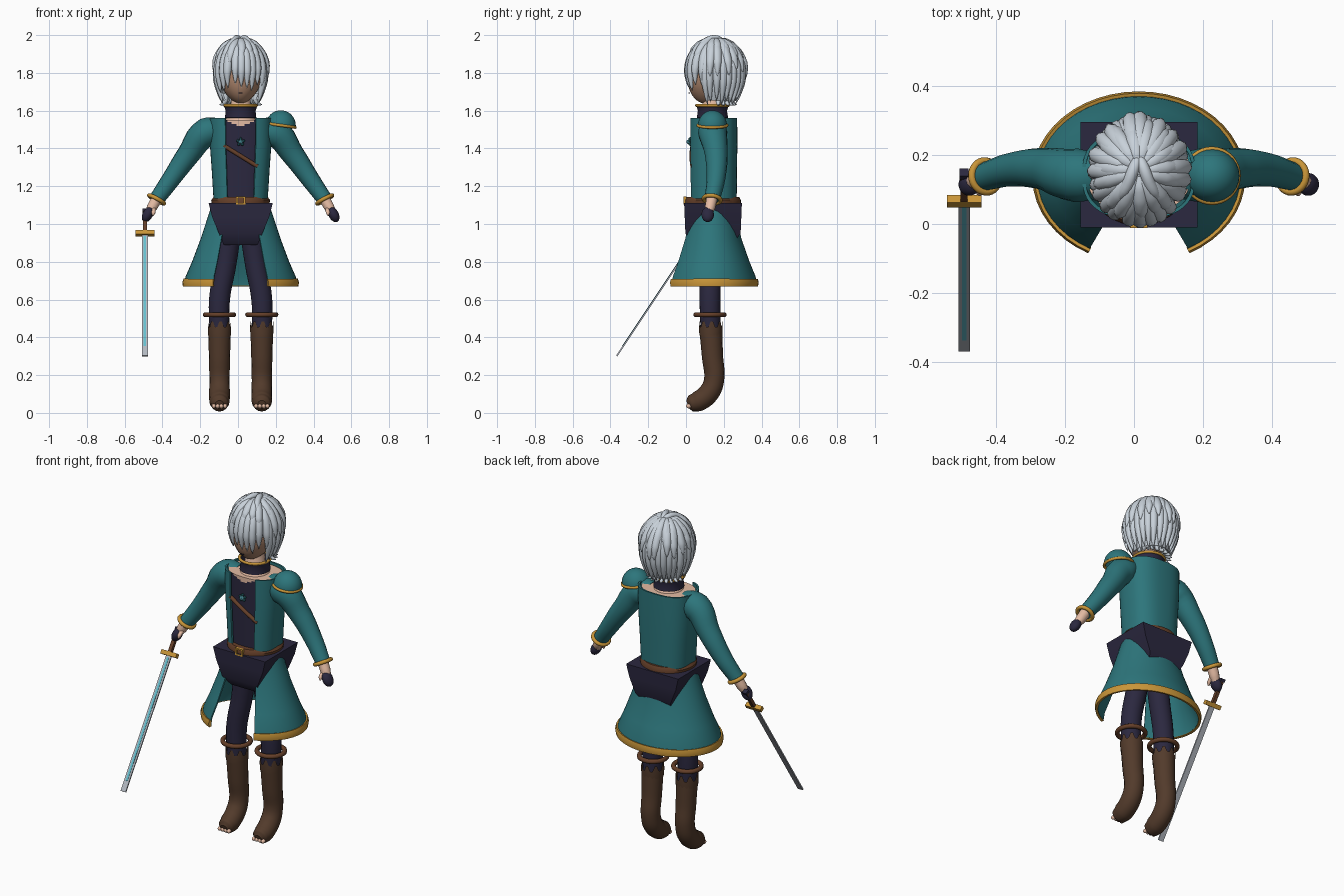
import bpy, bmesh, math, random
from math import sin, cos, pi, radians
from mathutils import Vector, Matrix

random.seed(4)
if "Cube" in bpy.data.objects:
    bpy.data.objects.remove(bpy.data.objects["Cube"])
X0, Y0 = 0.014, 0.143      # body axis
parts = []


def material(name, rgb):
    m = bpy.data.materials.new(name)
    m.use_nodes = True
    m.diffuse_color = (*rgb, 1)
    m.node_tree.nodes["Principled BSDF"].inputs["Base Color"].default_value = (*rgb, 1)
    return m


TEAL = material("teal cloth", (.026, .18, .2))
NAVY = material("navy cloth", (.024, .021, .05))
BOOT = material("boot brown", (.085, .043, .024))
LEATHER = material("strap leather", (.13, .05, .022))
GOLD = material("gold trim", (.58, .3, .04))
SKIN = material("light skin", (.78, .5, .37))
FACE = material("face skin", (.42, .235, .15))
HAIR = material("silver hair", (.58, .64, .7))
STEEL = material("steel", (.45, .48, .53))
GLOW = material("cyan glow", (.13, .52, .62))


def add(name, data, mat):
    o = bpy.data.objects.new(name, data)
    data.materials.append(mat)
    bpy.context.collection.objects.link(o)
    parts.append(o)
    return o


def from_bmesh(name, bm, mat):
    bmesh.ops.recalc_face_normals(bm, faces=bm.faces)
    me = bpy.data.meshes.new(name)
    bm.to_mesh(me)
    bm.free()
    return add(name, me, mat)


def loft(name, mat, rows, a0=0, a1=360, n=40, p=2, cx=X0, cy=Y0, cap=True, thick=0, zig=0):
    """Skin rings (z, rx, ry); angles run from the front, partial ranges stay open."""
    bm, rings = bmesh.new(), []
    closed = a1 - a0 == 360
    bend = lambda v: math.copysign(abs(v) ** (2 / p), v)
    for k, (z, rx, ry) in enumerate(rows):
        ring = []
        for i in range(n if closed else n + 1):
            a = radians(a0 + (a1 - a0) * i / n)
            drop = zig * (i % 4 > 1) if k == 0 else 0
            ring.append(bm.verts.new((cx + rx * bend(sin(a)), cy - ry * bend(cos(a)), z - drop)))
        rings.append(ring)
    for r, s in zip(rings, rings[1:]):
        for i in range(n):
            j = (i + 1) % len(r)
            bm.faces.new((r[i], r[j], s[j], s[i]))
    if closed and cap:
        bm.faces.new(rings[0])
        bm.faces.new(rings[-1])
    o = from_bmesh(name, bm, mat)
    if thick:
        mod = o.modifiers.new("thickness", "SOLIDIFY")
        mod.thickness, mod.offset = thick, 0
    return o


def tubes(name, mat, paths, sides=4):
    """Round tubes along smooth paths of (x, y, z, radius)."""
    cu = bpy.data.curves.new(name, "CURVE")
    cu.dimensions, cu.bevel_depth, cu.bevel_resolution = "3D", 1, sides
    cu.resolution_u, cu.use_fill_caps = 5, True
    for path in paths:
        sp = cu.splines.new("BEZIER")
        sp.bezier_points.add(len(path) - 1)
        for b, (x, y, z, r) in zip(sp.bezier_points, path):
            b.co, b.radius = (x, y, z), r
            b.handle_left_type = b.handle_right_type = "AUTO"
    return add(name, cu, mat)


def ball(name, mat, loc, size, rot=(0, 0, 0), keep=None, low=False):
    bm = bmesh.new()
    if low:
        bmesh.ops.create_icosphere(bm, subdivisions=1, radius=1)
    else:
        bmesh.ops.create_uvsphere(bm, u_segments=28, v_segments=18, radius=1)
    if keep is not None:
        bmesh.ops.delete(bm, geom=[v for v in bm.verts if v.co.z < keep], context="VERTS")
    o = from_bmesh(name, bm, mat)
    o.location, o.scale, o.rotation_euler = loc, size, rot
    return o


def box(name, mat, frame, loc, size):
    bm = bmesh.new()
    bmesh.ops.create_cube(bm, size=1, matrix=frame @ Matrix.Translation(loc) @ Matrix.Diagonal((*size, 1)))
    return from_bmesh(name, bm, mat)


def ring(name, mat, loc, radius, tube, axis=(0, 0, 1)):
    bpy.ops.mesh.primitive_torus_add(major_radius=radius, minor_radius=tube, major_segments=36,
                                     minor_segments=10, location=loc,
                                     rotation=Vector(axis).to_track_quat("Z", "Y").to_euler())
    o = bpy.context.object
    o.name = name
    o.data.materials.append(mat)
    parts.append(o)


# Legs, boots, sleeves and hands on both sides
for s, side in ((-1, "right"), (1, "left")):
    fx = X0 + s * .112
    tubes(side + "_trouser_leg", NAVY, [[(X0 + s * .06, .135, .98, .066), (X0 + s * .078, .132, .8, .058),
                                         (fx, .127, .6, .056), (fx, .13, .42, .053)]], 6)
    tubes(side + "_boot", BOOT, [[(fx, .132, .43, .06), (fx, .14, .3, .056), (fx, .148, .17, .053),
                                  (fx, .12, .105, .055), (fx, .065, .062, .054),
                                  (fx, .025, .05, .044), (fx, .008, .045, .022)]], 6)
    loft(side + "_boot_cuff", BOOT, [(.485, .062, .062), (.44, .062, .062), (.41, .06, .06)],
         cx=fx, cy=.131, n=32, cap=False, zig=.03)
    ring(side + "_knee_band", LEATHER, (fx, .127, .52), .075, .013)
    for k in range(4):
        ball(side + "_toe", SKIN, (fx + (k - 1.5) * .02, .014, .036), (.011, .014, .012))
    arm = lambda *pts: [[(X0 + s * d, y, z, r) for d, y, z, r in pts]]
    tubes(side + "_sleeve", TEAL, arm((.1, .143, 1.49, .065), (.18, .141, 1.485, .078), (.275, .16, 1.37, .061),
                                      (.37, .158, 1.235, .049), (.445, .138, 1.13, .041)), 6)
    ring(side + "_cuff", GOLD, (X0 + s * .445, .138, 1.13), .045, .011, (s * .065, -.015, -.12))
    tubes(side + "_hand", SKIN, arm((.44, .138, 1.14, .03), (.468, .128, 1.09, .028), (.485, .12, 1.06, .022)))
    ball(side + "_glove", NAVY, (X0 + s * .492, .115, 1.05), (.027, .033, .043), (0, s * radians(-28), 0))
    tubes(side + "_thumb", SKIN, arm((.46, .115, 1.08, .012), (.462, .092, 1.06, .011), (.464, .085, 1.045, .004)))

# Hips with square corners that poke through the coat
hips = [(1.112, .17, .153), (1.04, .152, .15), (.95, .115, .146), (.89, .09, .1)]
loft("hip_cloth", NAVY, [(z, a * 2 ** .5, b * 2 ** .5) for z, a, b in hips], 45, 405, 4)

# Shirt, with a bare neckline painted by height
shirt = loft("shirt", NAVY, [(1.08 + .01 * i, .125 + .0005 * i, .108) for i in range(48)], p=2.6, n=80)
shirt.data.materials.append(SKIN)
for f in shirt.data.polygons:
    c = f.center
    if c.z > 1.515 + .45 * abs(c.x - X0) and c.y < .1 or f.normal.z > .9:
        f.material_index = 1

# Open coat: body, flared skirt and hem
loft("coat_body", TEAL, [(1.56, .16, .123), (1.42, .158, .124), (1.28, .148, .122), (1.1, .137, .12)],
     24, 336, p=2.6, thick=.01)
loft("coat_skirt", TEAL, [(1.12, .142, .118), (1.03, .172, .13), (.92, .208, .155), (.8, .253, .197),
                          (.72, .288, .23), (.675, .296, .236)], 29, 331, cy=.135, thick=.008)
loft("coat_hem", GOLD, [(.708, .296, .238), (.69, .302, .243), (.67, .299, .239)], 28.5, 331.5,
     cy=.135, thick=.014)

# Belt, buckle, chest strap and brooch
loft("belt", LEATHER, [(1.138, .14, .135), (1.125, .15, .142), (1.108, .148, .142)], thick=.012)
upright = Matrix.Identity(4)
for dx in (-.02, .02):
    box("buckle_side", GOLD, upright, (X0 + dx, -.005, 1.124), (.01, .014, .042))
for dz in (-.017, .017):
    box("buckle_bar", GOLD, upright, (X0, -.005, 1.124 + dz), (.05, .014, .008))
tubes("chest_strap", LEATHER, [[(-.075, .034, 1.415, .011), (X0, .029, 1.36, .011), (.103, .034, 1.305, .011)]])
ball("brooch", GLOW, (X0, .015, 1.435), (.014, .014, .014), low=True)
for k in range(5):
    a = k * 2 * pi / 5
    ball("brooch_petal", TEAL, (X0 + .016 * sin(a), .022, 1.435 + .016 * cos(a)), (.009, .009, .009), low=True)

# Left shoulder pad
tilt = (0, radians(8), 0)
ball("shoulder_pad", TEAL, (.226, .14, 1.52), (.08, .077, .082), tilt, keep=-.05)
ring("shoulder_pad_trim", GOLD, (.226, .14, 1.522), .077, .008, (.14, 0, 1))

# Neck, collar and head
loft("neck", SKIN, [(1.68, .05, .05), (1.6, .055, .055), (1.55, .08, .08)], cy=.14)
loft("collar", NAVY, [(1.625, .083, .08), (1.6, .074, .072), (1.562, .078, .078)], cy=.14, cap=False, thick=.01)
ring("collar_trim", GOLD, (X0, .14, 1.628), .084, .008)
head = ball("head", FACE, (X0, .13, 1.775), (.112, .122, .14))
for v in head.data.vertices:
    if v.co.z < 0:
        v.co.x *= 1 - .3 * v.co.z ** 2
        v.co.y -= .12 * v.co.z ** 2
box("mouth", NAVY, upright, (X0, .016, 1.693), (.022, .008, .004))

# Hair: a cap covered with layered tapering locks
HC, HZ = Vector((X0, .155, 1.8)), .16
ball("hair_cap", HAIR, HC, (.125, .138, HZ), keep=-.02)
loft("hair_back", HAIR, [(1.81, .125, .138), (1.72, .12, .13), (1.655, .09, .1)], 68, 292, cy=.155, thick=.01)


def lock(deg, end, width, lift=0.0, grow=1.0):
    a, path = radians(deg), []
    for t, w in ((.06, .5), (.25, .9), (.5, 1), (.75, .85), (.92, .4), (1, .04)):
        z = HC.z + HZ * grow - (HC.z + HZ * grow - end) * t ** 1.7
        h = (z - HC.z) / (HZ * grow)
        r = math.sqrt(max(0, 1 - h * h)) if h > 0 else 1 - .24 * h * h
        r = r * grow + lift * t ** 3
        path.append((HC.x + .125 * r * sin(a), HC.y - .141 * r * cos(a), z, w * width))
    return path


wob = lambda v: random.uniform(-v, v)
locks = [lock(d + wob(3), 1.735 + wob(.022) - abs(d) * .0004, .026, .04, 1.02) for d in range(-60, 61, 15)]
locks += [lock(d + wob(3), 1.64 + wob(.015), .025, .03) for d in range(66, 300, 13)]
locks += [lock(d + wob(5), 1.8 + wob(.03), .028, .12, 1.05) for d in range(75, 290, 20)]
locks += [lock(d + wob(5), 1.865 + wob(.02), .026, .05, 1.07) for d in range(0, 360, 24)]
for d in range(100, 265, 16):   # flicked ends at the nape
    u, v = sin(radians(d)), -cos(radians(d))
    locks.append([(HC.x + r * u, HC.y + r * v, z, w) for r, z, w in
                  ((.085, 1.69, .015), (.082, 1.655, .014), (.1, 1.635, .009), (.115, 1.632, .001))])
for s in (-1, 1):               # parted tuft on the crown
    locks.append([(X0, .2, 1.96, .015), (X0 + s * .015, .16, 1.983, .017), (X0 + s * .04, .1, 1.965, .018),
                  (X0 + s * .075, .06, 1.925, .003)])
tubes("hair_locks", HAIR, locks, 3)

# Sword held low in the right hand
grip = Matrix.Translation((-.493, .066, .95)) @ Matrix.Rotation(radians(-33.7), 4, "X")
box("sword_blade", STEEL, grip, (0, 0, -.39), (.033, .008, .78))
box("sword_glow_line", GLOW, grip, (0, -.0045, -.37), (.013, .003, .7))
box("sword_guard", GOLD, grip, (0, 0, 0), (.1, .026, .024))
box("sword_grip", LEATHER, grip, (0, 0, .07), (.02, .02, .14))
box("sword_pommel", NAVY, grip, (0, 0, .142), (.026, .026, .018))

# Turn curves into meshes and smooth the rounded surfaces
bpy.ops.object.select_all(action="DESELECT")
for o in parts:
    o.select_set(True)
bpy.context.view_layer.objects.active = next(o for o in parts if o.type == "CURVE")
bpy.ops.object.convert(target="MESH")
bpy.ops.object.shade_smooth_by_angle(angle=radians(40))
